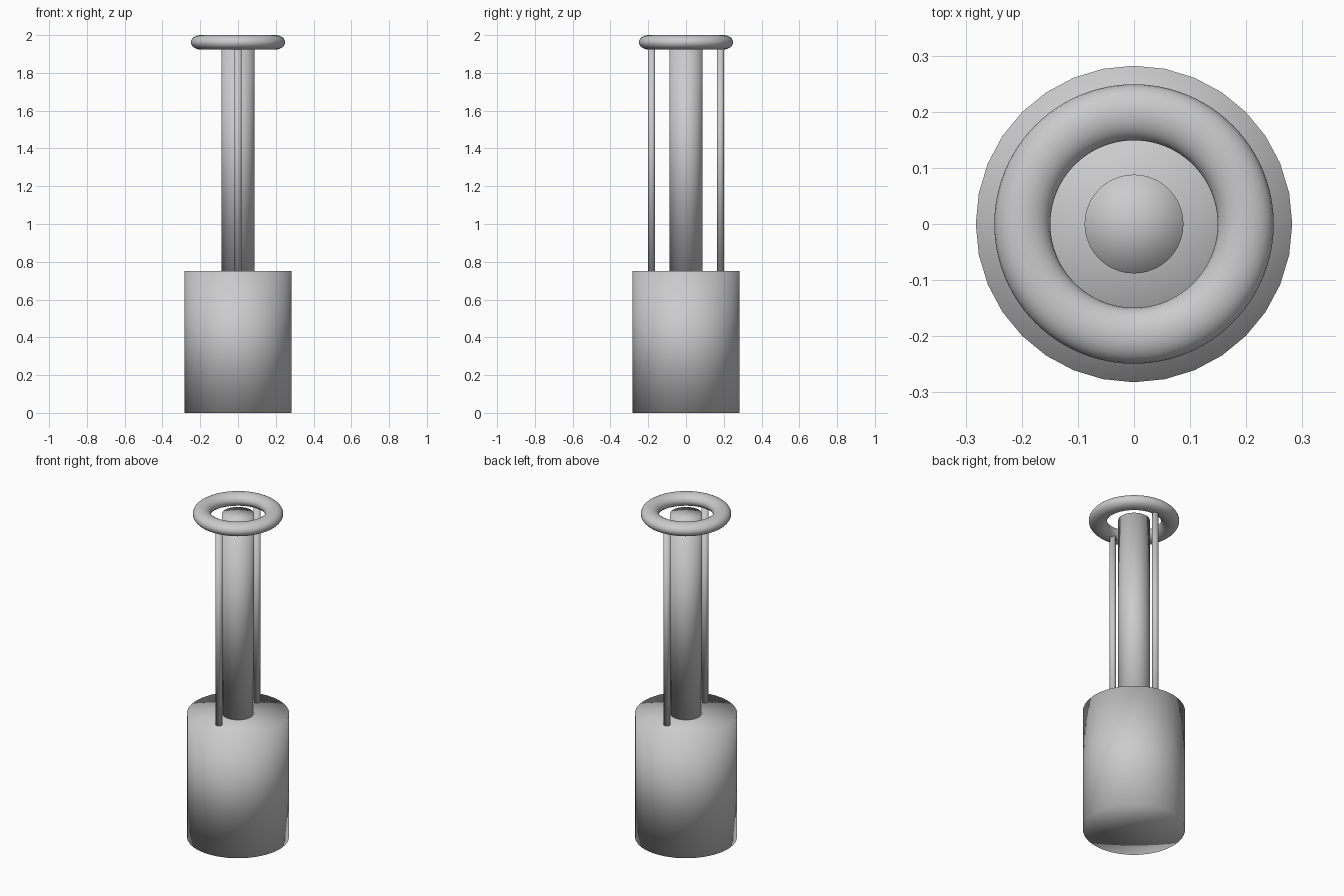
import bpy

if "Cube" in bpy.data.objects:
    bpy.data.objects.remove(bpy.data.objects["Cube"])

BASE_TOP = 0.75
RING_Z = 1.962


def cylinder(name, radius, z0, z1, y=0.0, sides=32):
    bpy.ops.mesh.primitive_cylinder_add(
        vertices=sides, radius=radius, depth=z1 - z0,
        end_fill_type='TRIFAN', location=(0, y, (z0 + z1) / 2))
    ob = bpy.context.object
    ob.name = name
    bpy.ops.object.shade_smooth()
    return ob


# Heavy base drum
cylinder("base", 0.282, 0.0, BASE_TOP)

# Central post, ending level with the ring centre
cylinder("post", 0.088, BASE_TOP, RING_Z, sides=64)

# Two thin rods carrying the ring
for name, y in (("front_rod", -0.182), ("back_rod", 0.182)):
    cylinder(name, 0.019, BASE_TOP, RING_Z, y)

# Slightly flattened ring on top
bpy.ops.mesh.primitive_torus_add(
    major_radius=0.199, minor_radius=0.05, major_segments=96,
    minor_segments=24, location=(0, 0, RING_Z))
ring = bpy.context.object
ring.name = "top_ring"
ring.scale.z = 0.76
bpy.ops.object.transform_apply(location=False, rotation=False, scale=True)
bpy.ops.object.shade_smooth()
